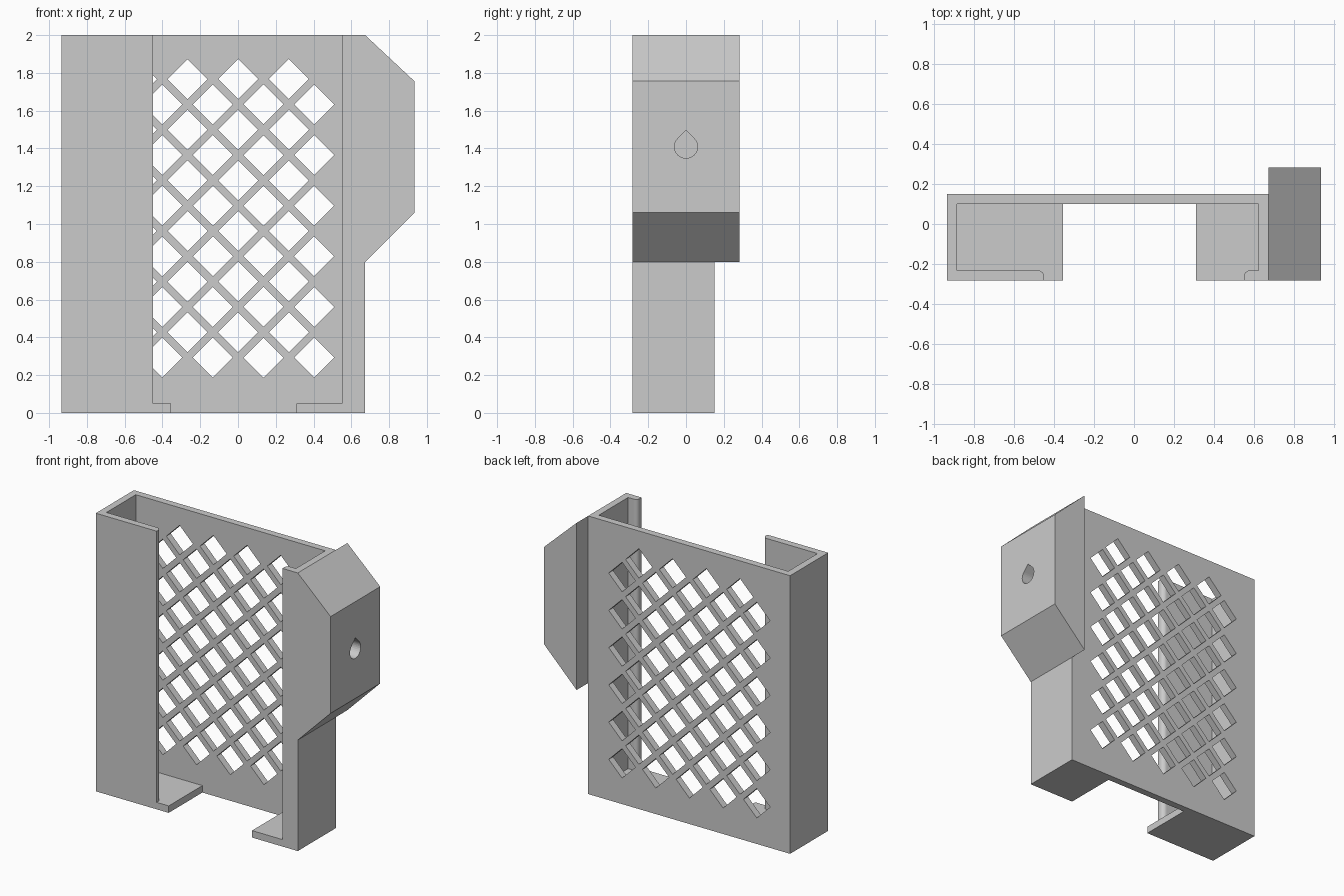
import bpy, bmesh, math
from mathutils import Vector

cube = bpy.data.objects.get("Cube")
if cube:
    bpy.data.objects.remove(cube, do_unlink=True)

grey = bpy.data.materials.new("plain grey")
grey.use_nodes = True
grey.diffuse_color = (0.6, 0.6, 0.6, 1)
grey.node_tree.nodes["Principled BSDF"].inputs["Base Color"].default_value = (0.6, 0.6, 0.6, 1)

# Main dimensions
LEFT, RIGHT, LUG_END = -0.934, 0.673, 0.934
FRONT, BACK, DEPTH = -0.282, 0.151, 0.282
HEIGHT, WALL = 2.0, 0.05
LIP_L, LIP_R, LIP_RADIUS = -0.45, 0.55, 0.03
PITCH, HALF_DIAMOND = 0.134, 0.106


def prisms(name, outlines, axis, start, end):
    """Extrude closed 2D outlines along one axis into one object."""
    place = {"x": lambda a, b, t: (t, a, b),
             "y": lambda a, b, t: (a, t, b),
             "z": lambda a, b, t: (a, b, t)}[axis]
    step = Vector(place(0, 0, end - start))
    bm = bmesh.new()
    for outline in outlines:
        face = bm.faces.new([bm.verts.new(place(a, b, start)) for a, b in outline])
        result = bmesh.ops.extrude_face_region(bm, geom=[face])
        moved = [v for v in result["geom"] if isinstance(v, bmesh.types.BMVert)]
        bmesh.ops.translate(bm, verts=moved, vec=step)
    bmesh.ops.recalc_face_normals(bm, faces=bm.faces)
    mesh = bpy.data.meshes.new(name)
    bm.to_mesh(mesh)
    bm.free()
    mesh.materials.append(grey)
    obj = bpy.data.objects.new(name, mesh)
    bpy.context.collection.objects.link(obj)
    return obj


def combine(target, other, operation):
    """Apply a boolean and remove the helper object."""
    mod = target.modifiers.new(operation.lower(), "BOOLEAN")
    mod.operation = operation
    mod.solver = "EXACT"
    mod.object = other
    other.hide_render = True
    bpy.context.view_layer.objects.active = target
    bpy.ops.object.modifier_apply(modifier=mod.name)
    bpy.data.objects.remove(other, do_unlink=True)


def arc(cx, cy, radius, first, last, count):
    angles = [math.radians(first + (last - first) * i / count) for i in range(count + 1)]
    return [(cx + radius * math.cos(a), cy + radius * math.sin(a)) for a in angles]


def rectangle(x0, x1, y0, y1):
    return [(x0, y0), (x1, y0), (x1, y1), (x0, y1)]


# Tall C-shaped shell with rounded inner lips
inner_front = FRONT + WALL
lip_y = inner_front - LIP_RADIUS
shell = [(LEFT, FRONT), (LIP_L, FRONT)]
shell += arc(LIP_L - LIP_RADIUS, lip_y, LIP_RADIUS, 0, 90, 6)
shell += [(LEFT + WALL, inner_front), (LEFT + WALL, BACK - WALL),
          (RIGHT - WALL, BACK - WALL), (RIGHT - WALL, inner_front)]
shell += arc(LIP_R + LIP_RADIUS, lip_y, LIP_RADIUS, 90, 180, 6)
shell += [(LIP_R, FRONT), (RIGHT, FRONT), (RIGHT, BACK), (LEFT, BACK)]
holder = prisms("holder_body", [shell], "z", 0, HEIGHT)

# Floor ledges, open between them
floor = prisms("floor_ledges", [rectangle(LEFT, -0.354, FRONT, BACK),
                                rectangle(0.309, RIGHT, FRONT, BACK)], "z", 0, WALL)
combine(holder, floor, "UNION")

# Chamfered mounting lug on the left side
lug = prisms("mounting_lug", [[(RIGHT - 0.02, HEIGHT), (RIGHT, HEIGHT), (LUG_END, 1.756),
                               (LUG_END, 1.06), (RIGHT, 0.798), (RIGHT - 0.02, 0.798)]],
             "y", FRONT, BACK)
combine(holder, lug, "UNION")
lug_rear = prisms("mounting_lug_rear", [[(RIGHT, HEIGHT), (LUG_END, 1.756),
                                         (LUG_END, 1.06), (RIGHT, 0.798)]],
                  "y", BACK - 0.02, DEPTH)
combine(holder, lug_rear, "UNION")

# Diamond lattice through the back wall
diamonds = []
middle = -0.133
for row in range(12):
    z = 0.293 + row * PITCH
    columns = 5 if row % 2 == 0 else 4
    for col in range(columns):
        x = middle + (col - (columns - 1) / 2) * 2 * PITCH
        diamonds.append([(x - HALF_DIAMOND, z), (x, z - HALF_DIAMOND),
                         (x + HALF_DIAMOND, z), (x, z + HALF_DIAMOND)])
lattice = prisms("lattice_cutter", diamonds, "y", BACK - WALL - 0.03, BACK + 0.03)
combine(holder, lattice, "DIFFERENCE")

# Teardrop screw hole through the lug
radius, hole_z = 0.061, 1.409
teardrop = arc(0, hole_z, radius, 135, 405, 24) + [(0, hole_z + radius * math.sqrt(2))]
hole = prisms("hole_cutter", [teardrop], "x", RIGHT - 0.1, LUG_END + 0.05)
combine(holder, hole, "DIFFERENCE")
